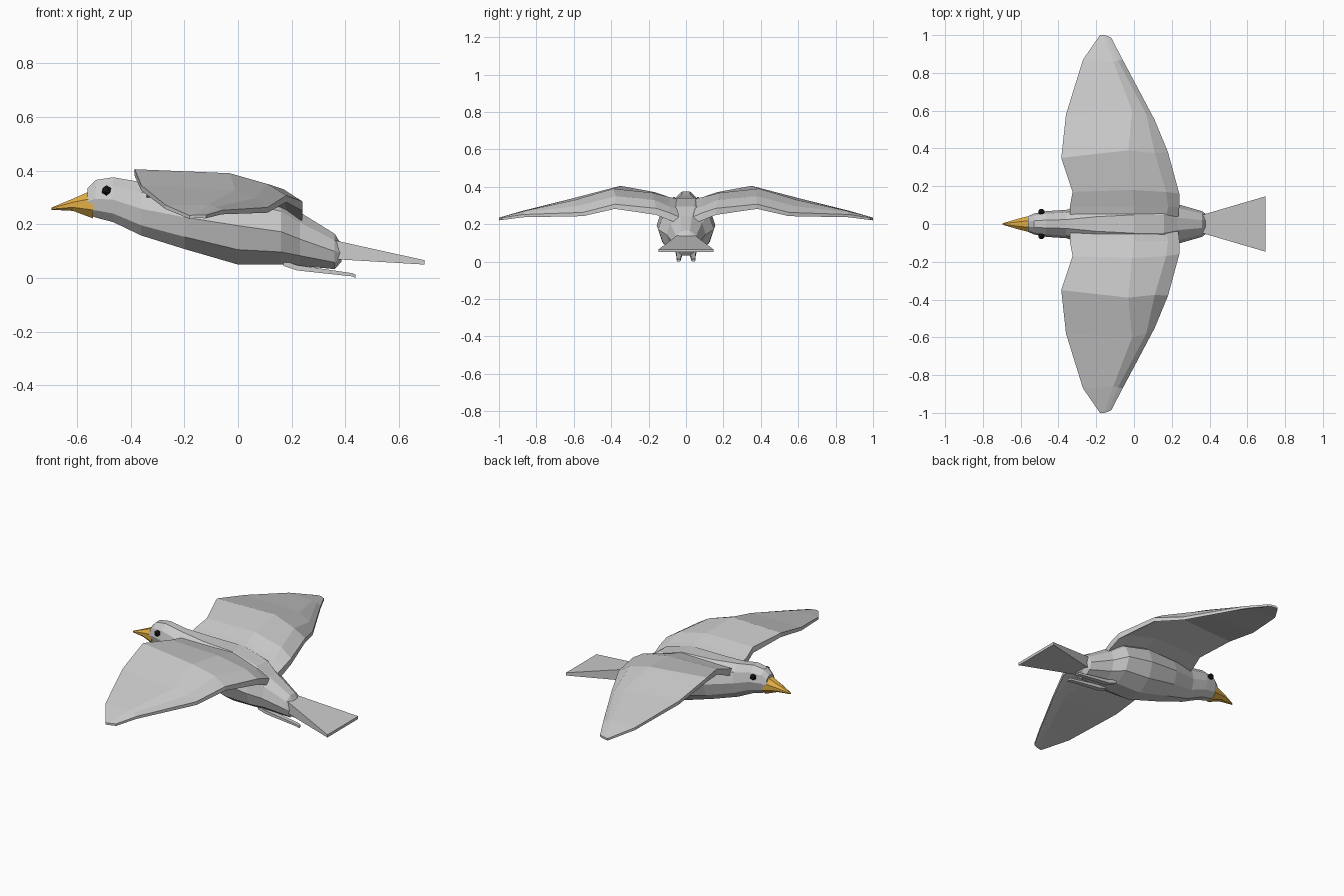
import bpy, bmesh
from math import cos, sin, pi

if "Cube" in bpy.data.objects:
    bpy.data.objects.remove(bpy.data.objects["Cube"])


def finish(name, bm, mat=None, mirror=False):
    bmesh.ops.recalc_face_normals(bm, faces=bm.faces)
    mesh = bpy.data.meshes.new(name)
    bm.to_mesh(mesh)
    bm.free()
    ob = bpy.data.objects.new(name, mesh)
    bpy.context.collection.objects.link(ob)
    if mat:
        mesh.materials.append(mat)
    if mirror:
        m = ob.modifiers.new("Mirror", 'MIRROR')
        m.use_axis = (False, True, False)
    return ob


def loft(name, rings, mat=None, mirror=False):
    """Skin closed rings of points and cap both ends."""
    bm = bmesh.new()
    vr = [[bm.verts.new(p) for p in r] for r in rings]
    n = len(vr[0])
    for a, b in zip(vr, vr[1:]):
        for i in range(n):
            j = (i + 1) % n
            bm.faces.new((a[i], a[j], b[j], b[i]))
    bm.faces.new(vr[0])
    bm.faces.new(vr[-1])
    return finish(name, bm, mat, mirror)


def oval(x, top, bottom, w, n=10, y=0):
    """Ring across x with a flat top and bottom."""
    zc, h = (top + bottom) / 2, (top - bottom) / 2 / cos(pi / n)
    return [(x, y + w * sin(2 * pi * (i + .5) / n), zc + h * cos(2 * pi * (i + .5) / n))
            for i in range(n)]


def material(name, rgb):
    m = bpy.data.materials.new(name)
    m.diffuse_color = (*rgb, 1)
    m.use_nodes = True
    m.node_tree.nodes["Principled BSDF"].inputs["Base Color"].default_value = m.diffuse_color
    return m


orange = material("beak_orange", (0.75, 0.42, 0.06))
black = material("eye_black", (0.01, 0.01, 0.01))

# Body and head: x, top, bottom, half width
body = [(-.56, .335, .235, .042), (-.53, .365, .225, .055), (-.465, .375, .208, .068),
        (-.36, .357, .158, .075), (-.2, .345, .108, .125), (0, .34, .05, .157),
        (.16, .295, .05, .15), (.23, .245, .045, .105), (.36, .165, .033, .068),
        (.385, .125, .06, .05)]
loft("body", [oval(*r) for r in body])

# Beak
beak = [(-.54, .328, .222, .05), (-.615, .295, .25, .03), (-.695, .262, .254, .004)]
loft("beak", [oval(*r, n=8) for r in beak], orange)

# Eyes
for s, side in ((1, "left"), (-1, "right")):
    bm = bmesh.new()
    bmesh.ops.create_icosphere(bm, subdivisions=1, radius=.019)
    bmesh.ops.translate(bm, verts=bm.verts, vec=(-.49, s * .064, .326))
    finish(side + "_eye", bm, black)

# Wings: thickness, then leading edge, ridge, rear ridge and trailing edge
wing = [
    (.04, (-.34, .04, .33), (0, .04, .335), (.17, .04, .28), (.235, .04, .24)),
    (.04, (-.34, .09, .345), (0, .09, .345), (.18, .09, .295), (.24, .09, .262)),
    (.035, (-.325, .17, .372), (-.01, .18, .368), (.17, .17, .33), (.24, .16, .285)),
    (.025, (-.385, .35, .405), (-.03, .39, .39), (.11, .375, .35), (.18, .38, .307)),
    (.02, (-.36, .58, .345), (-.01, .6, .328), (.065, .58, .297), (.11, .55, .263)),
    (.015, (-.27, .87, .272), (-.11, .86, .272), (-.085, .865, .264), (-.06, .87, .252)),
    (.012, (-.18, 1, .232), (-.16, 1, .235), (-.14, .995, .235), (-.12, .985, .234)),
]
loft("wings", [list(top) + [(x, y, z - t) for x, y, z in reversed(top)]
               for t, *top in wing], mirror=True)


# Tail fan: wedge that widens and thins towards the back
def slab(x, y0, y1, top, bottom):
    return [(x, y0, top), (x, y1, top), (x, y1, bottom), (x, y0, bottom)]


loft("tail", [slab(.36, -.048, .048, .14, .07), slab(.695, -.146, .146, .066, .05)])

# Tucked legs and toes
loft("legs", [slab(.17, .025, .055, .065, .045), slab(.22, .022, .052, .048, .028),
              slab(.425, .028, .05, .018, .006), slab(.437, .032, .047, .012, .0)], mirror=True)
